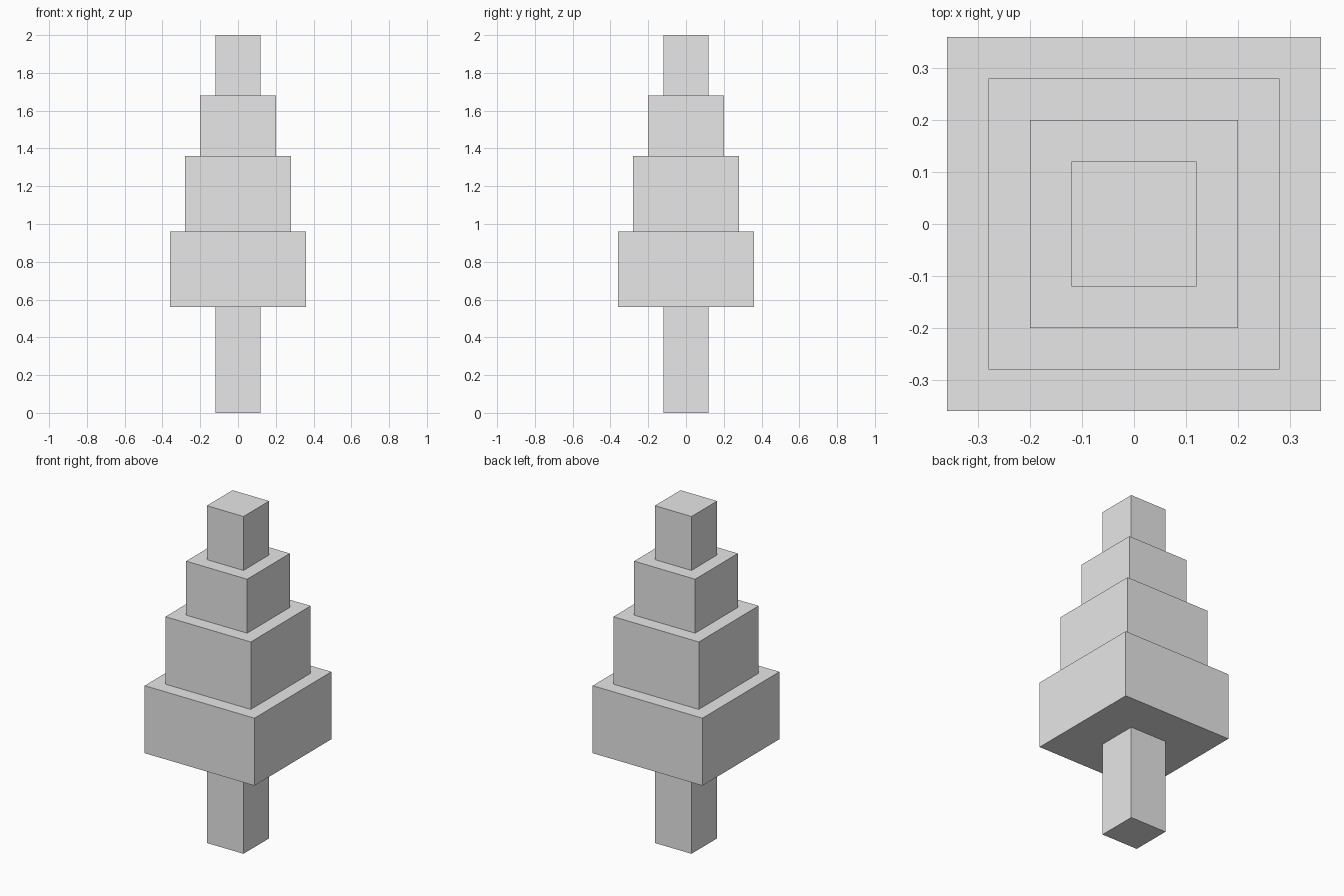
import bpy
import bmesh
from mathutils import Matrix

default_cube = bpy.data.objects.get("Cube")
if default_cube:
    bpy.data.objects.remove(default_cube, do_unlink=True)

# Single plain grey material
grey = bpy.data.materials.new("plain_grey")
grey.use_nodes = True
grey.diffuse_color = (0.8, 0.8, 0.8, 1)
grey.node_tree.nodes["Principled BSDF"].inputs["Base Color"].default_value = (0.8, 0.8, 0.8, 1)


def add_block(name, width, bottom, top):
    """Square block centred on the vertical axis, between two heights."""
    bm = bmesh.new()
    place = Matrix.Translation((0, 0, (bottom + top) / 2))
    scale = Matrix.Diagonal((width, width, top - bottom, 1))
    bmesh.ops.create_cube(bm, size=1, matrix=place @ scale)
    mesh = bpy.data.meshes.new(name)
    bm.to_mesh(mesh)
    bm.free()
    mesh.materials.append(grey)
    block = bpy.data.objects.new(name, mesh)
    bpy.context.collection.objects.link(block)
    return block


# Trunk, then stepped foliage tiers stacked on it
add_block("trunk", 0.24, 0, 0.56)
tiers = [
    ("foliage_bottom", 0.72, 0.40),
    ("foliage_lower_middle", 0.56, 0.40),
    ("foliage_upper_middle", 0.40, 0.32),
    ("foliage_top", 0.24, 0.32),
]
base = 0.56
for name, width, height in tiers:
    add_block(name, width, base, base + height)
    base += height
